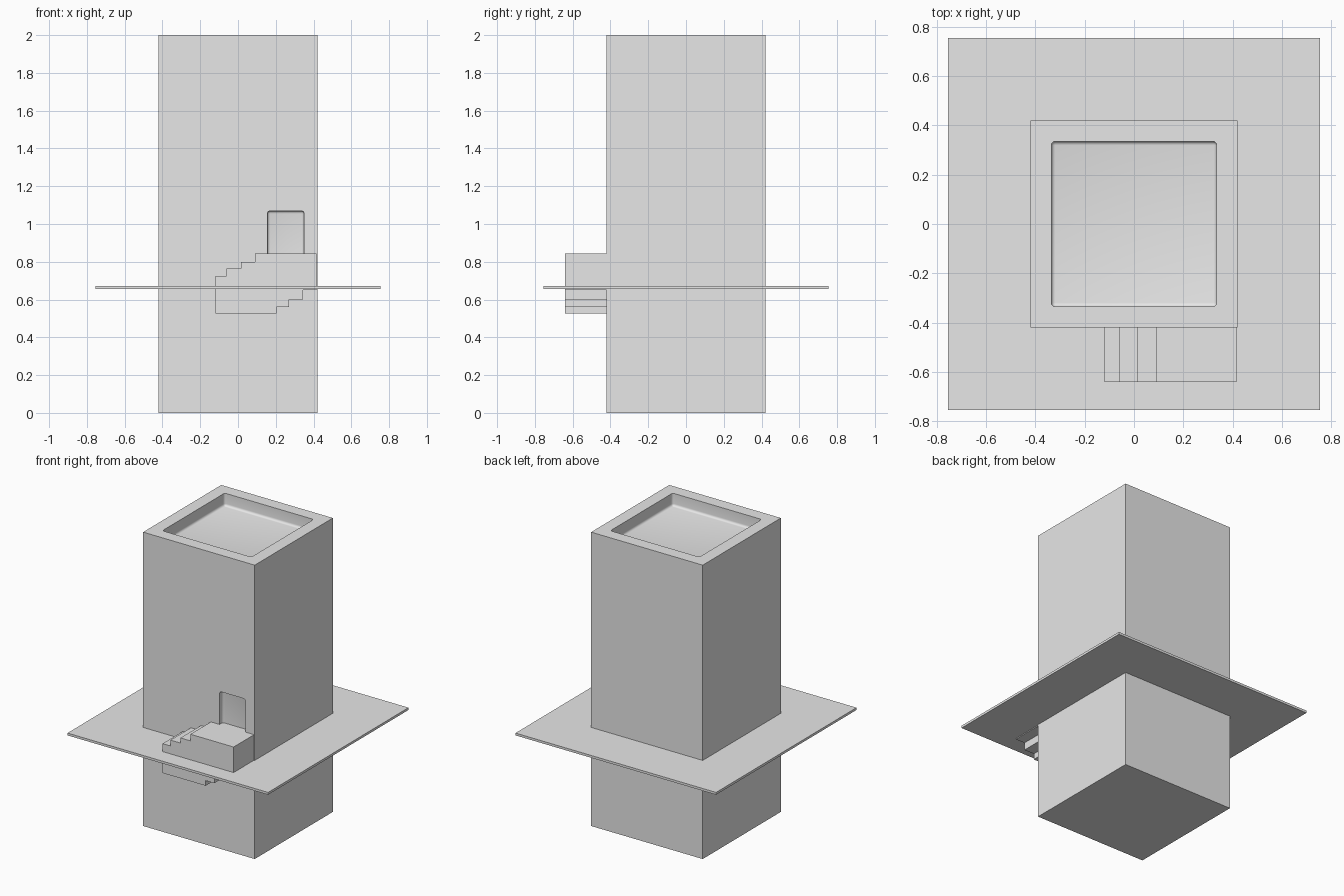
import bpy
import bmesh
from mathutils import Vector

cube = bpy.data.objects.get("Cube")
if cube:
    bpy.data.objects.remove(cube, do_unlink=True)

# Single plain grey
grey = bpy.data.materials.new("light grey")
grey.use_nodes = True
grey.diffuse_color = (0.8, 0.8, 0.8, 1)
grey.node_tree.nodes["Principled BSDF"].inputs["Base Color"].default_value = (0.8, 0.8, 0.8, 1)


def add_object(name, bm):
    bmesh.ops.recalc_face_normals(bm, faces=bm.faces[:])
    mesh = bpy.data.meshes.new(name)
    bm.to_mesh(mesh)
    bm.free()
    mesh.materials.append(grey)
    obj = bpy.data.objects.new(name, mesh)
    bpy.context.collection.objects.link(obj)
    return obj


def box(name, low, high, radius=0, sharp_below=None):
    """Box between two corners, with optionally rounded edges."""
    low, high = Vector(low), Vector(high)
    bm = bmesh.new()
    bmesh.ops.create_cube(bm, size=1)
    for v in bm.verts:
        v.co = (low + high) / 2 + v.co * (high - low)
    if radius:
        edges = [e for e in bm.edges if sharp_below is None
                 or max(v.co.z for v in e.verts) > sharp_below]
        bmesh.ops.bevel(bm, geom=edges, offset=radius, segments=4,
                        profile=0.5, affect='EDGES')
    return add_object(name, bm)


def cut(target, cutter):
    cutter.hide_render = True
    cutter.hide_viewport = True
    mod = target.modifiers.new(cutter.name, 'BOOLEAN')
    mod.operation = 'DIFFERENCE'
    mod.solver = 'EXACT'
    mod.object = cutter


HALF = 0.42
RIM = 0.335
LANDING = 0.845

# Tower with a sunken roof and a shallow doorway
tower = box("tower", (-HALF, -HALF, 0), (HALF, HALF, 2))
roof_cutter = box("roof_cutter", (-RIM, -RIM, 1.915), (RIM, RIM, 2.1), 0.016)
door_cutter = box("doorway_cutter", (0.155, -0.5, LANDING),
                  (0.35, -HALF + 0.035, 1.07), 0.016, LANDING + 0.01)
cut(tower, roof_cutter)
cut(tower, door_cutter)

# Bake the cuts so the rounded corners can be smoothed
bpy.context.view_layer.update()
depsgraph = bpy.context.evaluated_depsgraph_get()
tower_mesh = bpy.data.meshes.new_from_object(tower.evaluated_get(depsgraph))
tower.modifiers.clear()
tower.data = tower_mesh
for cutter in (roof_cutter, door_cutter):
    bpy.data.objects.remove(cutter, do_unlink=True)
bpy.ops.object.select_all(action='DESELECT')
tower.select_set(True)
bpy.context.view_layer.objects.active = tower
bpy.ops.object.shade_smooth_by_angle(angle=0.6)

# Thin ground slab around the tower
box("ground_slab", (-0.755, -0.755, 0.655), (0.755, 0.755, 0.671))

# Stairs: stepped profile above and below, extruded out from the tower
top_steps = [(-0.12, 0.725), (-0.06, 0.765), (0.015, 0.80), (0.09, LANDING)]
under_steps = [(0.415, 0.65), (0.345, 0.60), (0.27, 0.56), (0.205, 0.525)]
profile = []
for i, (x, z) in enumerate(top_steps):
    if i:
        profile.append((x, top_steps[i - 1][1]))
    profile.append((x, z))
profile.append((0.415, LANDING))
for i, (x, z) in enumerate(under_steps):
    if i:
        profile.append((x, under_steps[i - 1][1]))
    profile.append((x, z))
profile.append((-0.12, 0.525))

bm = bmesh.new()
side = bm.faces.new([bm.verts.new((x, -0.64, z)) for x, z in profile])
out = bmesh.ops.extrude_face_region(bm, geom=[side], use_keep_orig=True)
moved = [g for g in out["geom"] if isinstance(g, bmesh.types.BMVert)]
bmesh.ops.translate(bm, verts=moved, vec=(0, 0.64 - HALF, 0))
add_object("entrance_stairs", bm)
